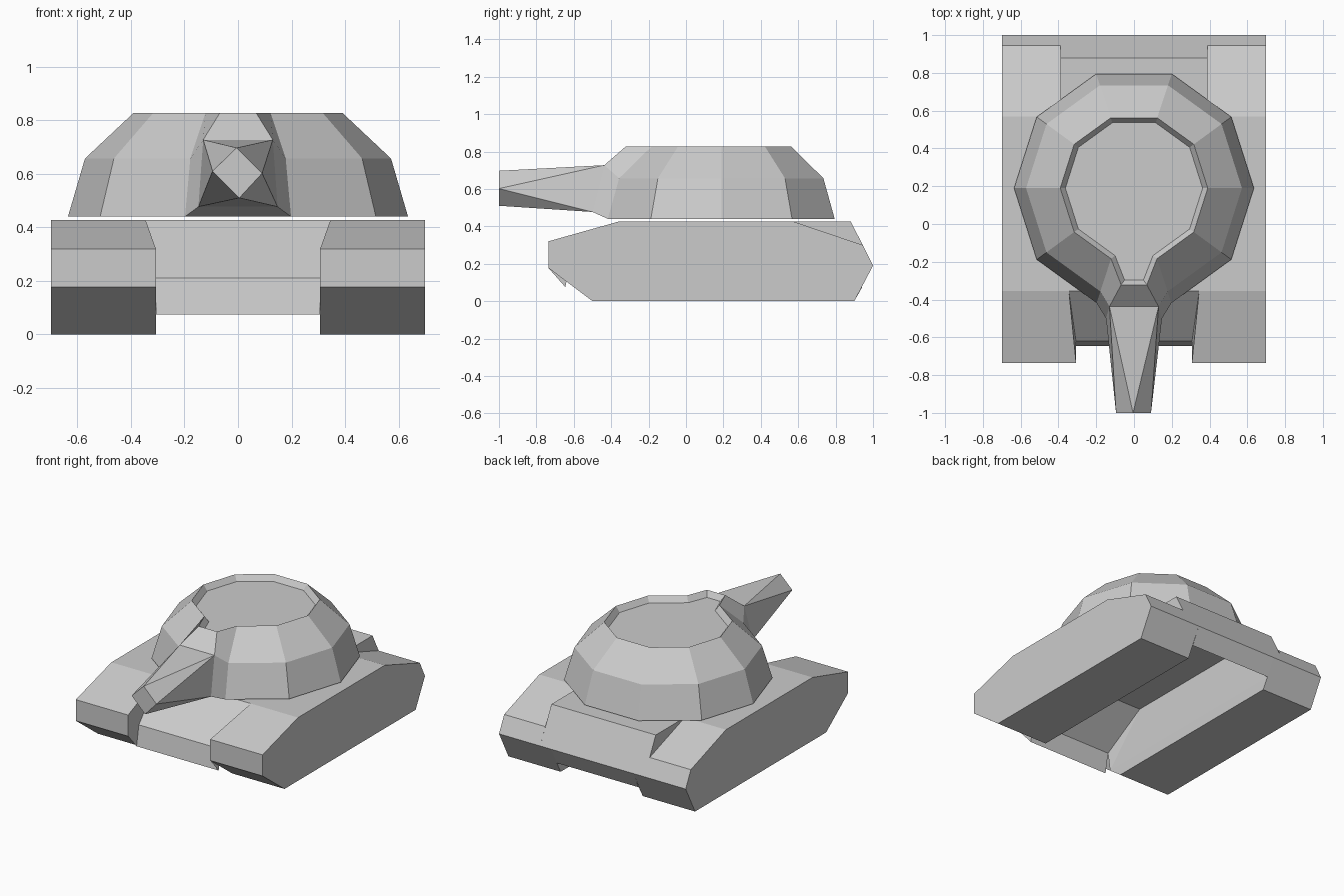
import bpy, bmesh

if "Cube" in bpy.data.objects:
    bpy.data.objects.remove(bpy.data.objects["Cube"])


def finish(bm, name):
    """Weld, orient and link a bmesh as a flat-shaded object."""
    bmesh.ops.remove_doubles(bm, verts=bm.verts, dist=0.0005)
    bmesh.ops.recalc_face_normals(bm, faces=bm.faces)
    mesh = bpy.data.meshes.new(name)
    bm.to_mesh(mesh)
    bm.free()
    ob = bpy.data.objects.new(name, mesh)
    bpy.context.collection.objects.link(ob)
    return ob


def face(bm, pts):
    return bm.faces.new([bm.verts.new(p) for p in pts])


def band(bm, p, q, p_in, q_in, p_out=0.698, q_out=0.698):
    """Panel between two (y, z) profile points, spanning inner to outer x."""
    return face(bm, [(p_in, *p), (p_out, *p), (q_out, *q), (q_in, *q)])


# Side profile of the track housings (y, z)
W, IN, SH, BLK = 0.698, 0.307, 0.345, 0.39
nose_lo, nose_hi = (-0.735, 0.177), (-0.735, 0.32)
deck_f, deck_r = (-0.355, 0.427), (0.57, 0.427)
tail_hi, tail, sole_r, sole_f = (0.945, 0.30), (1.0, 0.19), (0.90, 0.0), (-0.50, 0.0)
# Centre hull and belly tunnel points
glacis_foot, chin, block_top, tail_lo = (-0.62, 0.21), (-0.645, 0.075), (0.88, 0.427), (0.942, 0.075)
sill, roof_r = (-0.60, 0.075), (0.84, 0.427)

# Track housing, one side, mirrored
bm = bmesh.new()
face(bm, [(W, *p) for p in (nose_lo, nose_hi, deck_f, deck_r, tail_hi, tail, sole_r, sole_f)])
band(bm, nose_lo, nose_hi, IN, IN)
band(bm, nose_hi, deck_f, IN, SH)
band(bm, deck_r, tail_hi, BLK, BLK)
band(bm, tail_hi, tail, BLK, BLK)
band(bm, tail, sole_r, IN, IN)
band(bm, sole_r, sole_f, IN, IN)
band(bm, sole_f, nose_lo, IN, IN)
# inner cheek beside the glacis, low inner lip, belly tunnel wall
face(bm, [(IN, *nose_lo), (IN, *nose_hi), (SH, *deck_f), (IN, *glacis_foot), (IN, *chin)])
face(bm, [(IN, *p) for p in (sill, tail_lo, sole_r, sole_f)])
face(bm, [(SH, *deck_f), (IN, *glacis_foot), (IN, *sill)])
face(bm, [(SH, *deck_f), (IN, *sill), (IN, *tail_lo), (SH, *roof_r)])
tracks = finish(bm, "track_housings")
tracks.modifiers.new("mirror", "MIRROR")

# Centre hull: deck, rear block, glacis, chin, tail plates and inner tail plate
bm = bmesh.new()
for p, q, a, b in ((deck_f, deck_r, W, W), (deck_r, block_top, BLK, BLK),
                   (block_top, tail, BLK, BLK), (tail, tail_lo, IN, IN),
                   (deck_f, glacis_foot, SH, IN), (glacis_foot, chin, IN, IN),
                   (roof_r, tail_lo, SH, IN)):
    band(bm, p, q, -a, -b, a, b)
for s in (-1, 1):
    face(bm, [(s * BLK, *p) for p in (deck_r, block_top, tail_hi)])
finish(bm, "hull")

# Turret: ten-sided stepped dome with a recessed roof
half = [(0.20, 0.795), (0.515, 0.567), (0.635, 0.19), (0.515, -0.188), (0.198, -0.418)]
plan = half + [(-x, y) for x, y in reversed(half)]
bm = bmesh.new()
rings = [[bm.verts.new((x * k, 0.19 + (y - 0.19) * k, z)) for x, y in plan]
         for k, z in ((1.0, 0.44), (0.90, 0.657), (0.615, 0.827))]
for lo, hi in zip(rings, rings[1:]):
    for i in range(10):
        if i != 4:  # the front panel is replaced by the gun mount
            j = (i + 1) % 10
            bm.faces.new((lo[i], lo[j], hi[j], hi[i]))

# Gun mount growing out of the front panel
lip, brow, jaw = [[bm.verts.new((s * x, y, z)) for s in (1, -1)]
                  for x, y, z in ((0.068, -0.322, 0.827), (0.13, -0.437, 0.727), (0.148, -0.50, 0.477))]
for s, i in ((0, 4), (1, 5)):
    bm.faces.new((rings[2][i], lip[s], brow[s], rings[1][i]))
    bm.faces.new((rings[1][i], brow[s], jaw[s], rings[0][i]))
bm.faces.new((lip[0], lip[1], brow[1], brow[0]))
bm.faces.new((jaw[0], jaw[1], rings[0][5], rings[0][4]))
bm.faces.new((brow[0], brow[1], jaw[1], jaw[0]))

# Recessed roof, and the flat underside
roof = bm.faces.new(rings[2][:5] + lip + rings[2][5:])
bm.faces.new(rings[0][::-1])
bmesh.ops.recalc_face_normals(bm, faces=bm.faces)
roof.normal_update()
bmesh.ops.inset_region(bm, faces=[roof], thickness=0.026, use_even_offset=True,
                       depth=-0.037 if roof.normal.z > 0 else 0.037)
finish(bm, "turret")

# Gun barrel: square root twisting to a diamond muzzle
bm = bmesh.new()
root = [bm.verts.new(p) for p in ((-0.13, -0.437, 0.727), (0.13, -0.437, 0.727),
                                  (0.148, -0.50, 0.477), (-0.148, -0.50, 0.477))]
tip = [bm.verts.new((x, -1.0, z)) for x, z in ((-0.005, 0.697), (0.09, 0.602), (0.005, 0.51), (-0.095, 0.61))]
for i in range(4):
    j = (i + 1) % 4
    bm.faces.new((root[i], root[j], tip[i]))
    bm.faces.new((tip[i], root[j], tip[j]))
bm.faces.new(tip)
bm.faces.new(root[::-1])
finish(bm, "gun_barrel")
